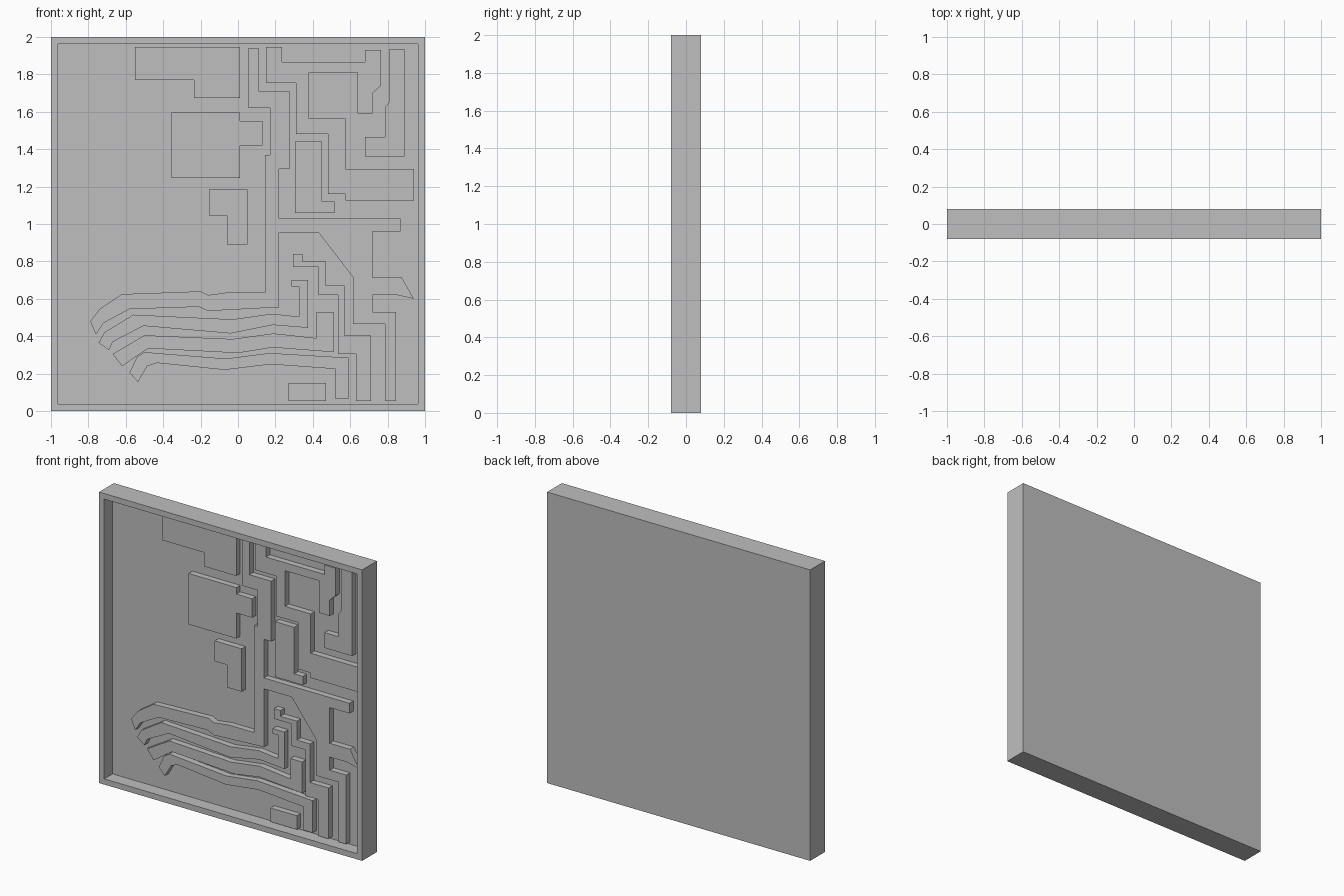
import bpy
import bmesh

if "Cube" in bpy.data.objects:
    bpy.data.objects.remove(bpy.data.objects["Cube"], do_unlink=True)

HALF_DEPTH = .08     # half the panel thickness
RIM = .055           # width of the raised border
FLOOR_Y = .01        # recessed background plane
RELIEF_Y = -.032     # front plane of the raised shapes

grey = bpy.data.materials.new("plain grey")
grey.use_nodes = True
colour = (.52, .52, .52, 1)
grey.diffuse_color = colour
grey.node_tree.nodes["Principled BSDF"].inputs["Base Color"].default_value = colour


def finish(bm, name):
    """Turn a bmesh into a named grey object."""
    bmesh.ops.recalc_face_normals(bm, faces=bm.faces)
    mesh = bpy.data.meshes.new(name)
    bm.to_mesh(mesh)
    bm.free()
    mesh.materials.append(grey)
    obj = bpy.data.objects.new(name, mesh)
    bpy.context.collection.objects.link(obj)
    return obj


def stairs(x, z, *turns):
    """Right-angled path: each turn is a new x, then a new z, and so on."""
    path = [(x, z)]
    for i, value in enumerate(turns):
        if i % 2 == 0:
            x = value
        else:
            z = value
        path.append((x, z))
    return path


def relief(name, outline):
    """Raised flat shape standing on the recessed floor."""
    bm = bmesh.new()
    points = [p for i, p in enumerate(outline) if p != outline[i - 1]]
    face = bm.faces.new([bm.verts.new((x, RELIEF_Y, z)) for x, z in points])
    extruded = bmesh.ops.extrude_face_region(bm, geom=[face], use_keep_orig=True)
    for item in extruded["geom"]:
        if isinstance(item, bmesh.types.BMVert):
            item.co.y = FLOOR_Y + .005
    return finish(bm, name)


# Panel: a slab whose front is inset to leave a rim around a recess
bm = bmesh.new()
bmesh.ops.create_cube(bm, size=2)
for v in bm.verts:
    v.co.y *= HALF_DEPTH
    v.co.z += 1
bm.normal_update()
front = min(bm.faces, key=lambda f: f.calc_center_median().y)
bmesh.ops.inset_individual(bm, faces=[front], thickness=RIM)
bmesh.ops.inset_individual(bm, faces=[front], thickness=0)
for v in front.verts:
    v.co.y = FLOOR_Y
finish(bm, "framed_panel")

# Separate blocks on the left and centre
relief("upper_left_block", stairs(-.55, 1.77, -.235, 1.675, .01, 1.945, -.55))
relief("notched_square", stairs(-.355, 1.595, .01, 1.55, .13, 1.42, .01, 1.245, -.355))
relief("small_hook_block", stairs(-.155, 1.185, .05, .89, -.06, 1.045, -.155))
relief("centre_boot_block", stairs(.305, 1.44, .45, 1.12, .515, 1.06, .305))
relief("lower_edge_block", stairs(.27, .15, .47, RIM, .27))

# Hook at the upper right
relief("right_hook", stairs(.81, 1.935, .89, 1.36, .68, 1.465, .785, 1.62)
       + [(.81, 1.655)])

# Winding band at the upper right
relief("winding_band",
       stairs(.15, 1.755, .31, 1.48, .48, 1.16, .575, 1.125, .94, 1.295,
              .575, 1.565, .38, 1.81, .64, 1.59, .72, 1.7)
       + stairs(.765, 1.74, .765, 1.93, .68, 1.865, .235, 1.945, .15))

# Main trunk: right edge, lower leg, top long finger, then back up the left edge
trunk_right = (stairs(.055, 1.94, .11, 1.71, .275, 1.295, .22, 1.03, .87, .96,
                      .72, .715, .875) + [(.94, .6)])
trunk_leg = (stairs(.85, .62, .72, .53, .845, RIM, .785, .465, .615, .715)
             + stairs(.43, .955, .22, .555))
top_finger = [(-.16, .535), (-.21, .557), (-.58, .545), (-.72, .47), (-.76, .41),
              (-.79, .48), (-.74, .545), (-.62, .625), (-.2, .64), (-.16, .62),
              (-.05, .635)]
trunk_left = stairs(.145, .635, .145, 1.37, .17, 1.62, .055)
relief("main_trunk", trunk_right + trunk_leg + top_finger + trunk_left)

# Stepped column beside the fingers
relief("stepped_column",
       stairs(.295, .84, .345, .8, .47, .67, .57, .405, .71, RIM,
              .63, .305, .535, .62, .43, .77, .295))

# Three lower fingers: a squared end on the right, then a wavy bent arm
relief("second_finger",
       stairs(.325, .665, .285, .7, .375, .445)
       + [(.185, .46), (-.04, .415), (-.505, .455), (-.67, .37), (-.69, .325),
          (-.745, .365), (-.715, .42), (-.56, .515), (-.03, .49), (.18, .52),
          (.325, .505)])
relief("third_finger",
       stairs(.42, .53, .51, .315)
       + [(.185, .34), (0, .31), (-.48, .335), (-.62, .24), (-.67, .305),
          (-.5, .405), (-.03, .385), (.19, .415), (.42, .39)])
relief("fourth_finger",
       stairs(.59, .285, .59, .065, .52, .225)
       + [(.175, .25), (-.07, .22), (-.435, .257), (-.485, .24), (-.535, .155),
          (-.58, .205), (-.54, .29), (-.5, .315), (-.065, .28), (.17, .31)])
